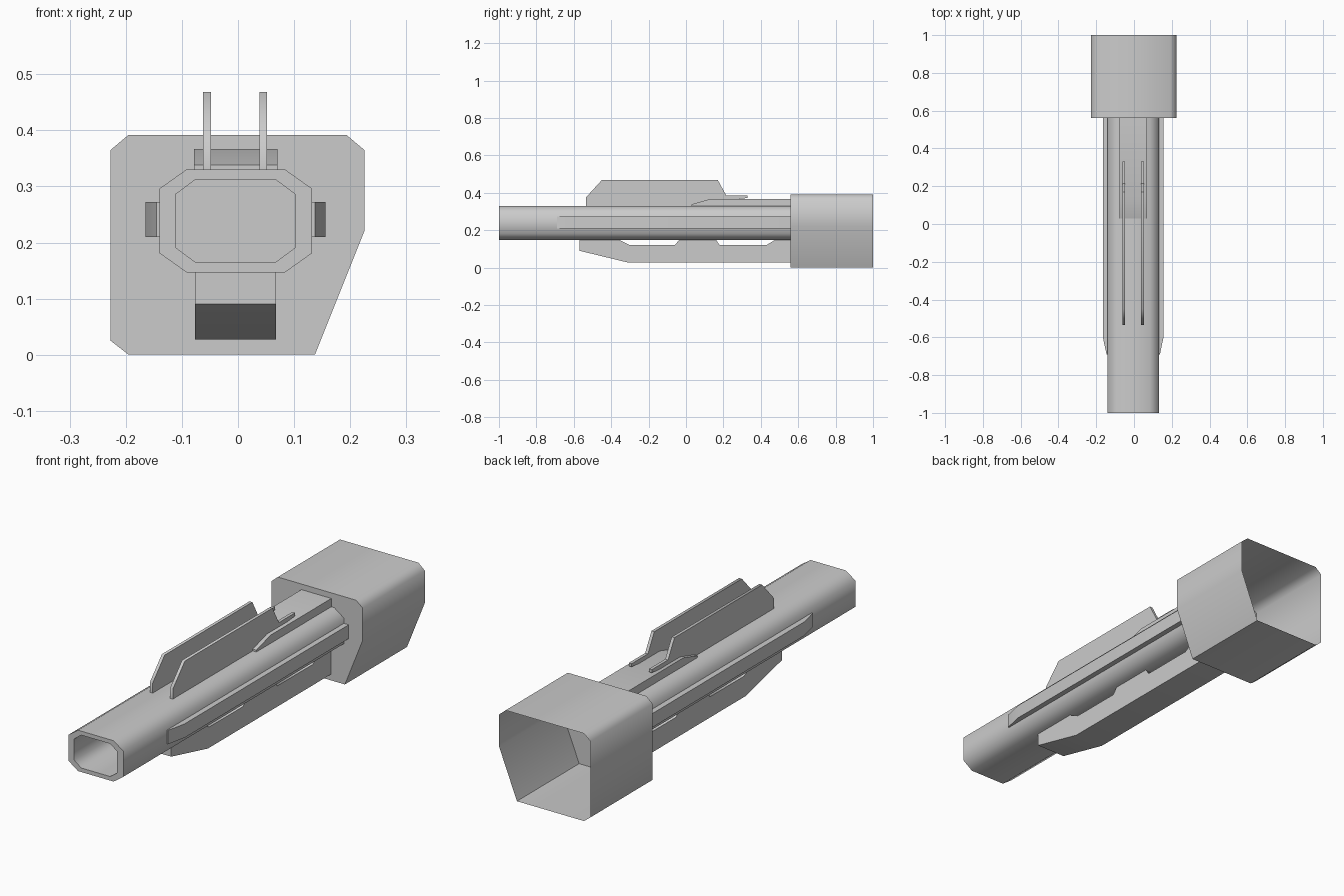
import bpy, bmesh, math

if "Cube" in bpy.data.objects:
    bpy.data.objects.remove(bpy.data.objects["Cube"])


def finish(name, bm):
    bmesh.ops.recalc_face_normals(bm, faces=bm.faces)
    mesh = bpy.data.meshes.new(name)
    bm.to_mesh(mesh)
    bm.free()
    ob = bpy.data.objects.new(name, mesh)
    bpy.context.collection.objects.link(ob)
    bpy.ops.object.select_all(action='DESELECT')
    ob.select_set(True)
    bpy.context.view_layer.objects.active = ob
    bpy.ops.object.shade_smooth_by_angle(angle=math.radians(60))
    return ob


def loft(name, rings, cap_start=True, cap_end=True):
    """Bridge equal-length rings of 3D points, with optional end caps."""
    bm = bmesh.new()
    loops = [[bm.verts.new(p) for p in ring] for ring in rings]
    n = len(loops[0])
    for a, b in zip(loops, loops[1:]):
        for i in range(n):
            j = (i + 1) % n
            bm.faces.new((a[i], a[j], b[j], b[i]))
    if cap_start:
        bm.faces.new(loops[0])
    if cap_end:
        bm.faces.new(loops[-1])
    return finish(name, bm)


def side_prism(name, yz, x0, x1):
    return loft(name, [[(x, y, z) for y, z in yz] for x in (x0, x1)])


def octagon(x0, x1, z0, z1, cx, cz, y):
    xz = [(x0 + cx, z0), (x1 - cx, z0), (x1, z0 + cz), (x1, z1 - cz),
          (x1 - cx, z1), (x0 + cx, z1), (x0, z1 - cz), (x0, z0 + cz)]
    return [(x, y, z) for x, z in xz]


# rear housing: shell with a front wall, open at the back
housing = [(-.195, .392), (.193, .392), (.225, .365), (.225, .22),
           (.137, 0), (-.195, 0), (-.227, .025), (-.227, .365)]
loft("rear_housing", [[(x, y, z) for x, z in housing] for y in (.56, 1)],
     cap_end=False)

# barrel with a recessed muzzle
outer = (-.14, .132, .147, .33, .048, .034)
inner = (-.111, .102, .165, .312, .035, .026)
loft("barrel", [octagon(*outer, .565), octagon(*outer, -1),
                octagon(*inner, -1), octagon(*inner, -.75)])

# side rails, tapered into the barrel at the front
for name, base, edge in (("left_rail", -.13, -.165), ("right_rail", .122, .156)):
    tip = edge * .88
    plan = [(base, -.69), (tip, -.69), (edge, -.6), (edge, .562), (base, .562)]
    loft(name, [[(x, y, z) for x, y in plan] for z in (.21, .272)])

# raised block on top, ramped at the front
side_prism("top_block", [(.03, .325), (.03, .338), (.13, .367), (.562, .367),
                         (.562, .325)], -.078, .07)

# twin upright fins with a short tail tab
fin = [(-.535, .325), (-.535, .375), (-.45, .468), (.17, .468), (.215, .386),
       (.33, .386), (.33, .372), (.22, .362), (.2, .325)]
for name, x in (("left_fin", -.055), ("right_fin", .045)):
    side_prism(name, fin, x - .007, x + .007)

# lower rail with two slots beneath the barrel
side_prism("lower_rail", [
    (-.57, .15), (-.57, .09), (-.31, .027), (.562, .027), (.562, .15),
    (.48, .15), (.43, .12), (.18, .12), (.16, .15), (-.035, .15),
    (-.06, .12), (-.3, .12), (-.36, .15)], -.077, .068)
